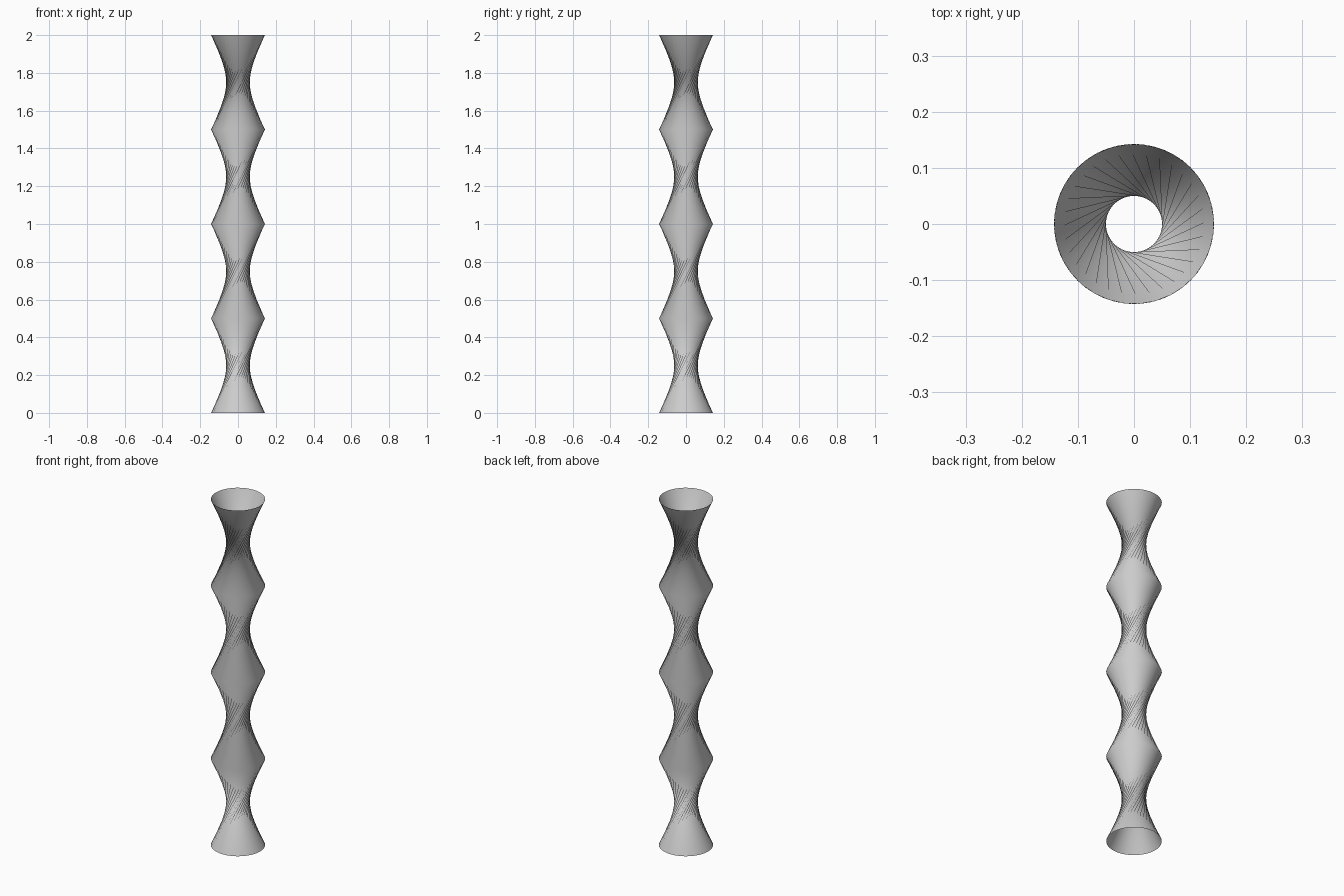
import bpy, math

if "Cube" in bpy.data.objects:
    bpy.data.objects.remove(bpy.data.objects["Cube"])

N = 32            # sides
R = 0.1425        # ring radius
WAIST = 0.05      # innermost waist radius
H = 0.5           # height of one hourglass
LEVELS = 4
STEP = 2 * math.pi / N
TWIST = 2 * math.acos(WAIST / R)   # twist that pulls the straight strips in

# stacked rings, each turned against the one below
verts, faces = [], []
for k in range(LEVELS + 1):
    for i in range(N):
        a = i * STEP + k * TWIST
        verts.append((R * math.cos(a), R * math.sin(a), k * H))

# long straight strips between rings form the hourglass walls
for k in range(LEVELS):
    lo, hi = k * N, (k + 1) * N
    for i in range(N):
        j = (i + 1) % N
        faces.append((lo + i, lo + j, hi + i))
        faces.append((lo + j, hi + j, hi + i))

mesh = bpy.data.meshes.new("twisted_column")
mesh.from_pydata(verts, [], faces)
mesh.polygons.foreach_set("use_smooth", [True] * len(faces))
column = bpy.data.objects.new("twisted_column", mesh)
bpy.context.collection.objects.link(column)
